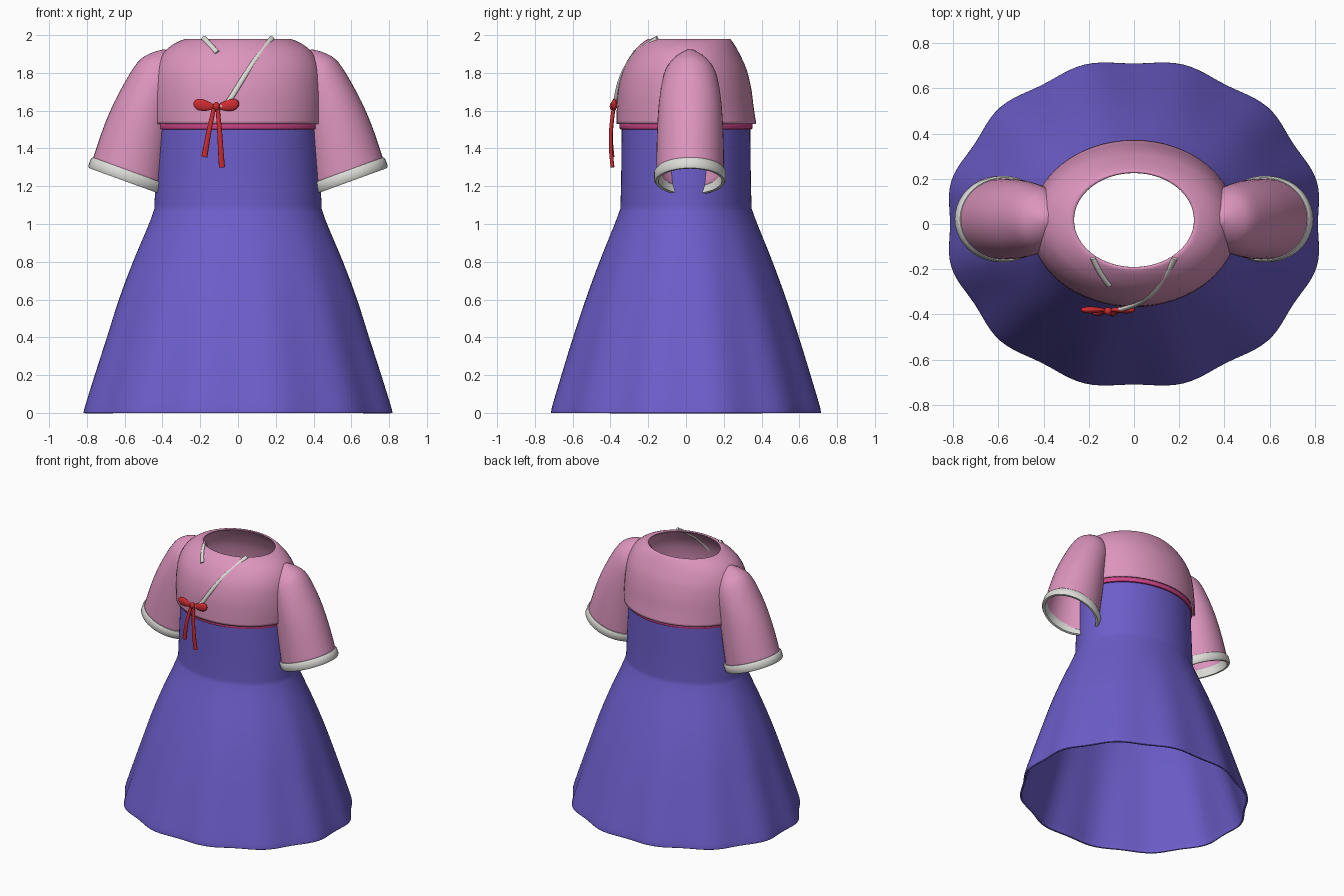
import bpy, bmesh, math
from mathutils import Vector

if "Cube" in bpy.data.objects:
    bpy.data.objects.remove(bpy.data.objects["Cube"])


def material(name, rgb):
    m = bpy.data.materials.new(name)
    m.diffuse_color = (*rgb, 1)
    m.use_nodes = True
    m.node_tree.nodes["Principled BSDF"].inputs["Base Color"].default_value = m.diffuse_color
    return m


PINK = material("pink", (0.72, 0.30, 0.51))
BLUE = material("violet blue", (0.15, 0.11, 0.59))
MAGENTA = material("magenta", (0.62, 0.06, 0.25))
WHITE = material("off white", (0.72, 0.72, 0.69))
RED = material("red", (0.62, 0.025, 0.03))


def smooth_rows(rows, steps=4):
    """Catmull-Rom interpolation through a list of number rows."""
    out = []
    for i in range(len(rows) - 1):
        p = [rows[max(i - 1, 0)], rows[i], rows[i + 1], rows[min(i + 2, len(rows) - 1)]]
        for s in range(steps):
            t = s / steps
            out.append([0.5 * (2 * b + (c - a) * t + (2 * a - 5 * b + 4 * c - d) * t ** 2
                               + (3 * b - a - 3 * c + d) * t ** 3) for a, b, c, d in zip(*p)])
    return out + [list(rows[-1])]


def loft(name, rings, mat, thickness=0.0, cap_end=False, closed=False, mirror=False, angle=50):
    """Skin rings of points (listed bottom to top, counterclockwise)."""
    bm = bmesh.new()
    loops = [[bm.verts.new(p) for p in ring] for ring in rings]
    n = len(loops[0])
    pairs = list(zip(loops, loops[1:]))
    if closed:
        pairs.append((loops[-1], loops[0]))
    for a, b in pairs:
        for i in range(n):
            j = (i + 1) % n
            bm.faces.new((a[i], a[j], b[j], b[i]))
    if cap_end:
        bm.faces.new(loops[-1])
    return finish(name, bm, mat, thickness, mirror, angle)


def finish(name, bm, mat, thickness=0.0, mirror=False, angle=50):
    me = bpy.data.meshes.new(name)
    bm.to_mesh(me)
    bm.free()
    me.materials.append(mat)
    ob = bpy.data.objects.new(name, me)
    bpy.context.collection.objects.link(ob)
    if thickness:
        s = ob.modifiers.new("cloth thickness", 'SOLIDIFY')
        s.thickness = thickness
        s.offset = -1
    if mirror:
        ob.modifiers.new("other side", 'MIRROR').use_clip = False
    bpy.ops.object.select_all(action='DESELECT')
    ob.select_set(True)
    bpy.context.view_layer.objects.active = ob
    bpy.ops.object.shade_smooth_by_angle(angle=math.radians(angle))
    return ob


def oval(z, hx, y0, y1, n=64, wave=0.0):
    """Horizontal oval ring, optionally scalloped."""
    pts = []
    for i in range(n):
        t = math.tau * i / n
        k = 1 - wave * math.cos(12 * t)
        pts.append((hx * k * math.cos(t), (y0 + y1) / 2 + (y1 - y0) / 2 * k * math.sin(t), z))
    return pts


# Dress: flared scalloped skirt, then straight waist (z, half width, half depth, scallop)
skirt = smooth_rows([(0, .825, .72, .014), (.04, .815, .713, .014), (.2, .765, .665, .012),
                     (.4, .70, .603, .010), (.6, .635, .535, .007), (.8, .558, .46, .004),
                     (1.0, .472, .378, .001), (1.08, .443, .348, 0)])
waist = smooth_rows([(1.08, .443, .348, 0), (1.2, .438, .344, 0), (1.36, .430, .342, 0),
                     (1.54, .422, .340, 0)])
loft("dress", [oval(z, hx, -hy, hy, 144, w) for z, hx, hy, w in skirt + waist[1:]],
     BLUE, 0.012)

# Sash under the bodice
loft("sash", [oval(z, hx, -hy, hy) for z, hx, hy in
              [(1.50, .424, .342), (1.503, .432, .350), (1.515, .435, .353), (1.54, .435, .353)]],
     MAGENTA, 0.01)

# Bodice: rounded shoulders with an open neck
bodice = smooth_rows([(1.53, .455, -.368, .372), (1.62, .457, -.366, .358), (1.72, .453, -.358, .345),
                      (1.82, .438, -.333, .320), (1.90, .400, -.288, .284), (1.95, .345, -.242, .256),
                      (1.978, .285, -.203, .235), (1.974, .265, -.19, .225)])
loft("bodice", [oval(*r) for r in bodice], PINK, 0.012)


# Sleeves: tilted rings given by outer and inner points plus depth
def tilted(xo, zo, xi, zi, hy, n=40, grow=0.0, slide=0.0):
    outer, inner = Vector((xo, .022, zo)), Vector((xi, .022, zi))
    mid, half = (outer + inner) / 2, (outer - inner) / 2
    axis = Vector((-half.z, 0, half.x)).normalized()
    half = half + half.normalized() * grow
    return [mid + axis * slide + half * math.cos(a) + Vector((0, (hy + grow) * math.sin(a), 0))
            for a in (math.tau * i / n for i in range(n))]


CUFF = (.775, 1.325, .39, 1.185, .18)
sleeve = smooth_rows([CUFF, (.705, 1.53, .36, 1.40, .176), (.632, 1.69, .33, 1.60, .165),
                      (.535, 1.852, .30, 1.72, .140), (.46, 1.905, .29, 1.82, .092),
                      (.39, 1.925, .29, 1.88, .035)])
loft("sleeves", [tilted(*r) for r in sleeve], PINK, 0.01, cap_end=True, mirror=True)

# Cuffs: closed bands with rounded edges (grow, slide)
band = [(-.012, -.03), (.004, -.032), (.011, -.022), (.011, .018), (.004, .028), (-.012, .028)]
loft("cuffs", [tilted(*CUFF, grow=g, slide=s) for g, s in band], WHITE, closed=True, mirror=True)


def strip(name, points, width, depth, mat):
    """Oval-section strip along a path; width across x/z, depth across y."""
    path = [Vector(p) for p in smooth_rows(points)]
    bm = bmesh.new()
    loops = []
    for i, p in enumerate(path):
        d = (path[min(i + 1, len(path) - 1)] - path[max(i - 1, 0)]).normalized()
        side = d.cross(Vector((0, -1, 0))).normalized()
        out = side.cross(d)
        k = width[0] + (width[1] - width[0]) * i / (len(path) - 1)
        loops.append([bm.verts.new(p + side * k * math.cos(a) + out * depth * math.sin(a))
                      for a in (math.tau * j / 12 for j in range(12))])
    for a, b in zip(loops, loops[1:]):
        for j in range(12):
            bm.faces.new((a[j], a[(j + 1) % 12], b[(j + 1) % 12], b[j]))
    bm.faces.new(loops[0])
    bm.faces.new(loops[-1])
    bmesh.ops.recalc_face_normals(bm, faces=bm.faces)
    return finish(name, bm, mat)


# Neck cords
strip("long_cord", [(.18, -.152, 1.985), (.135, -.236, 1.925), (.085, -.30, 1.86),
                    (.02, -.35, 1.76), (-.05, -.376, 1.65), (-.09, -.38, 1.62)],
      (.014, .014), .010, WHITE)
strip("short_cord", [(-.182, -.152, 1.985), (-.15, -.215, 1.95), (-.11, -.272, 1.907)],
      (.014, .014), .010, WHITE)

# Bow tails
strip("left_bow_tail", [(-.128, -.384, 1.61), (-.152, -.396, 1.50), (-.165, -.396, 1.43),
                        (-.178, -.389, 1.355)], (.011, .016), .010, RED)
strip("right_bow_tail", [(-.108, -.384, 1.61), (-.098, -.397, 1.50), (-.092, -.398, 1.40),
                         (-.085, -.389, 1.30)], (.011, .016), .010, RED)

# Bow loops (teardrops narrowing at the knot) and knot
for name, side in (("left_bow_loop", -1), ("right_bow_loop", 1)):
    bm = bmesh.new()
    bmesh.ops.create_uvsphere(bm, u_segments=20, v_segments=12, radius=1)
    for v in bm.verts:
        x, y, z = v.co
        k = 0.72 + 0.28 * x * side
        v.co = (-.115 + side * .062 + x * .059, -.380 + y * .020 * k,
                1.628 + x * side * .008 + z * .041 * k)
    finish(name, bm, RED)
bm = bmesh.new()
bmesh.ops.create_uvsphere(bm, u_segments=16, v_segments=10, radius=1)
for v in bm.verts:
    v.co = (-.115 + v.co.x * .018, -.386 + v.co.y * .018, 1.623 + v.co.z * .023)
finish("bow_knot", bm, RED)
